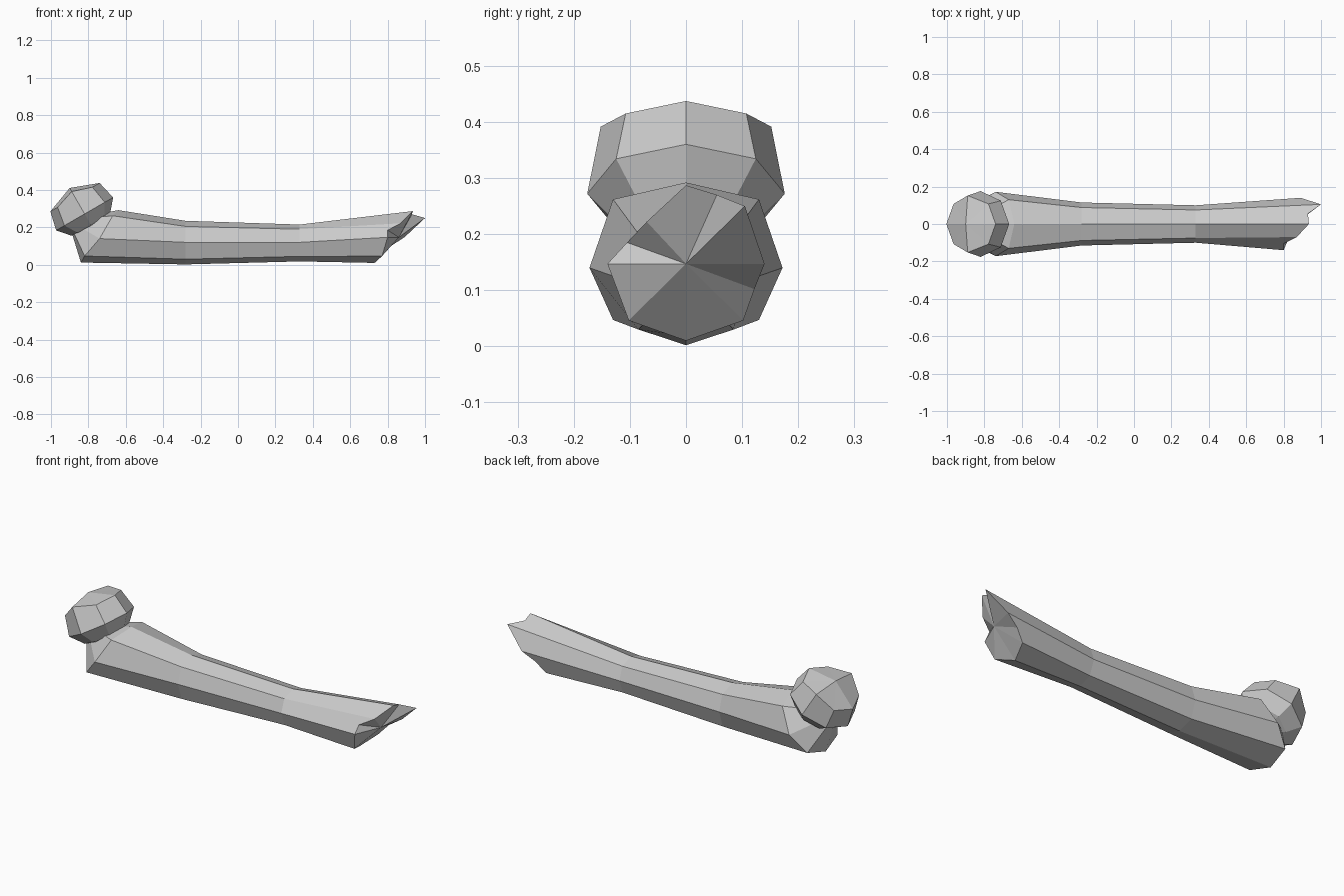
import bpy, bmesh, math
from mathutils import Vector

if "Cube" in bpy.data.objects:
    bpy.data.objects.remove(bpy.data.objects["Cube"])

grey = bpy.data.materials.new("bone grey")
grey.use_nodes = True
colour = (0.6, 0.6, 0.6, 1)
grey.diffuse_color = colour
grey.node_tree.nodes["Principled BSDF"].inputs["Base Color"].default_value = colour


def finish(name, bm):
    bmesh.ops.recalc_face_normals(bm, faces=bm.faces)
    mesh = bpy.data.meshes.new(name)
    bm.to_mesh(mesh)
    bm.free()
    mesh.materials.append(grey)
    obj = bpy.data.objects.new(name, mesh)
    bpy.context.collection.objects.link(obj)


def add_ring(bm, points):
    return [bm.verts.new(p) for p in points]


def bridge(bm, a, b):
    for i in range(len(a)):
        j = (i + 1) % len(a)
        bm.faces.new((a[i], a[j], b[j], b[i]))


def fan(bm, ring, tip):
    centre = bm.verts.new(tip)
    for i in range(len(ring)):
        bm.faces.new((ring[i], ring[(i + 1) % len(ring)], centre))


def mirrored(half):
    # half section from bottom to top, repeated on the other side
    return half + [(x, -y, z) for x, y, z in half[-2:0:-1]]


# Shaft: octagonal sections along the length
bm = bmesh.new()
sections = [
    [(-.84, 0, .012), (-.82, .13, .047), (-.74, .172, .14), (-.67, .13, .262), (-.64, 0, .292)],
    [(-.28, 0, .002), (-.28, .085, .03), (-.28, .115, .12), (-.28, .088, .205), (-.28, 0, .235)],
    [(.33, 0, .018), (.33, .07, .045), (.33, .1, .12), (.33, .075, .19), (.33, 0, .215)],
]
rings = [add_ring(bm, mirrored(s)) for s in sections]
for a, b in zip(rings, rings[1:]):
    bridge(bm, a, b)
fan(bm, rings[0], (-.91, 0, .24))

# Splintered end: one corner per shaft edge, plus extra notch points
corners = add_ring(bm, [
    (.73, 0, .01), (.77, .102, .046), (.89, .14, .147), (1, .105, .25),
    (.935, 0, .287), (.87, -.07, .222), (.8, -.14, .147), (.77, -.102, .046)])
notches = {1: (.82, .122, .102), 3: (.93, .055, .27), 5: (.8, -.105, .185)}
jagged = []
for i in range(8):
    j = (i + 1) % 8
    edge = [corners[i]]
    if i in notches:
        edge.append(bm.verts.new(notches[i]))
    jagged += edge
    bm.faces.new([rings[-1][j], rings[-1][i]] + edge + [corners[j]])
fan(bm, jagged, (.86, 0, .147))
finish("bone_shaft", bm)

# Ball joint: tilted eight-sided rings closed by shallow caps
bm = bmesh.new()
across = Vector((math.cos(math.radians(30)), 0, .5))
axis = Vector((-.5, 0, across.x))
side = Vector((0, 1, 0))
centre = Vector((-.82, 0, .272))


def ball_ring(radius, height, lift=0):
    points = []
    for i in range(8):
        a = i * math.pi / 4
        up = height + (lift if i in (2, 6) else 0)
        points.append(centre + radius * (math.cos(a) * across + math.sin(a) * side) + up * axis)
    return add_ring(bm, points)


low, middle, high = ball_ring(.12, -.065), ball_ring(.176, 0), ball_ring(.152, .103, .035)
bridge(bm, low, middle)
bridge(bm, middle, high)
fan(bm, high, centre + .16 * axis)
fan(bm, low, centre - .1 * axis)
finish("ball_joint", bm)
